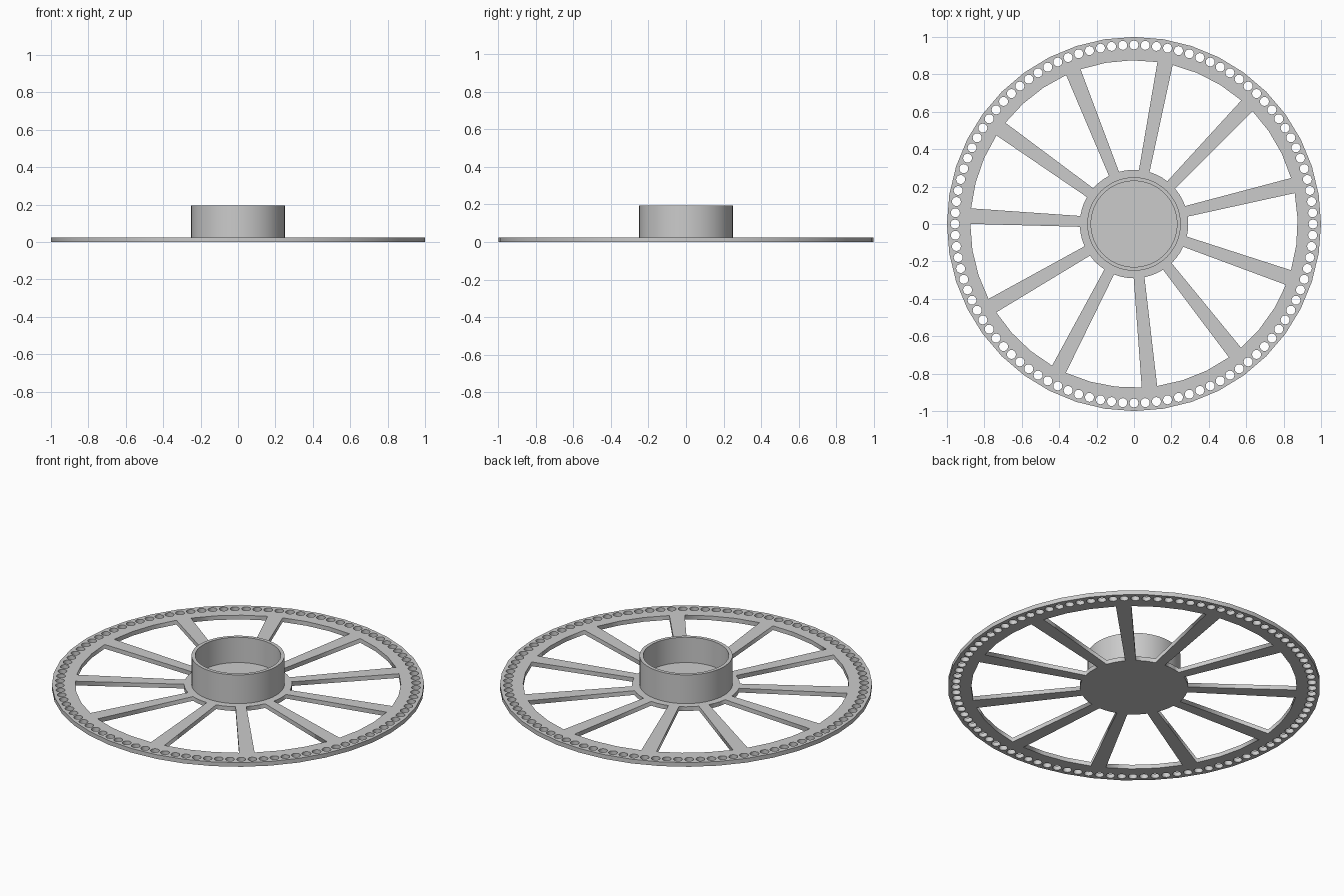
import bpy
import bmesh
from math import sin, cos, pi, radians

cube = bpy.data.objects.get("Cube")
if cube:
    bpy.data.objects.remove(cube, do_unlink=True)

THICK = 0.025
SPOKES, HOLES = 11, 100
HUB_R, RIM_INNER, HOLE_RING, HOLE_R = 0.29, 0.875, 0.957, 0.024
FIRST_SPOKE = radians(13.6)

grey = bpy.data.materials.new("light_grey")
grey.use_nodes = True
colour = (0.6, 0.6, 0.6, 1)
grey.diffuse_color = colour
grey.node_tree.nodes["Principled BSDF"].inputs["Base Color"].default_value = colour


def arc(radius, start, end, steps):
    """Points along an arc, both ends included."""
    angles = [start + (end - start) * i / steps for i in range(steps + 1)]
    return [(radius * cos(a), radius * sin(a)) for a in angles]


def circle(radius, sides, cx=0, cy=0):
    return [(x + cx, y + cy) for x, y in arc(radius, 0, 2 * pi, sides)[:-1]]


def add_object(name, bm):
    bmesh.ops.remove_doubles(bm, verts=bm.verts, dist=0.0001)
    bmesh.ops.recalc_face_normals(bm, faces=bm.faces)
    mesh = bpy.data.meshes.new(name)
    bm.to_mesh(mesh)
    bm.free()
    mesh.materials.append(grey)
    obj = bpy.data.objects.new(name, mesh)
    bpy.context.collection.objects.link(obj)
    return obj


def extruded_plate(name, outlines, thickness):
    """Flat plate from an outer outline with the others as openings."""
    curve = bpy.data.curves.new(name + "_outline", "CURVE")
    curve.dimensions = "2D"
    curve.fill_mode = "BOTH"
    curve.extrude = thickness / 2
    for points in outlines:
        spline = curve.splines.new("POLY")
        spline.points.add(len(points) - 1)
        for p, (x, y) in zip(spline.points, points):
            p.co = (x, y, 0, 1)
        spline.use_cyclic_u = True
    helper = bpy.data.objects.new(name + "_outline", curve)
    bpy.context.collection.objects.link(helper)
    bpy.context.view_layer.update()
    mesh = helper.to_mesh()
    bm = bmesh.new()
    bm.from_mesh(mesh)
    helper.to_mesh_clear()
    bpy.data.objects.remove(helper, do_unlink=True)
    bpy.data.curves.remove(curve)
    bmesh.ops.translate(bm, verts=bm.verts, vec=(0, 0, thickness / 2))
    return add_object(name, bm)


# Wheel plate: rim, tapered spokes and hub in one sheet
outlines = [circle(1, 40)]
step = 2 * pi / SPOKES
hub_half = 0.029 / HUB_R
rim_half = 0.0415 / RIM_INNER
for k in range(SPOKES):
    a = FIRST_SPOKE + k * step
    b = a + step
    outlines.append(arc(RIM_INNER, a + rim_half, b - rim_half, 3)
                    + arc(HUB_R, b - hub_half, a + hub_half, 3))

# Ring of small holes around the rim
for x, y in circle(HOLE_RING, HOLES):
    outlines.append(circle(HOLE_R, 16, x, y))
extruded_plate("spoked_wheel", outlines, THICK)

# Hub cup: lathed wall with a floor
profile = [(0, 0.02), (0.25, 0.02), (0.25, 0.195), (0.23, 0.195), (0.23, 0.045), (0, 0.045)]
bm = bmesh.new()
verts = [bm.verts.new((r, 0, z)) for r, z in profile]
edges = [bm.edges.new(pair) for pair in zip(verts, verts[1:])]
bmesh.ops.spin(bm, geom=verts + edges, cent=(0, 0, 0), axis=(0, 0, 1),
               angle=2 * pi, steps=48)
cup = add_object("hub_cup", bm)
bpy.context.view_layer.objects.active = cup
cup.select_set(True)
bpy.ops.object.shade_smooth_by_angle()
